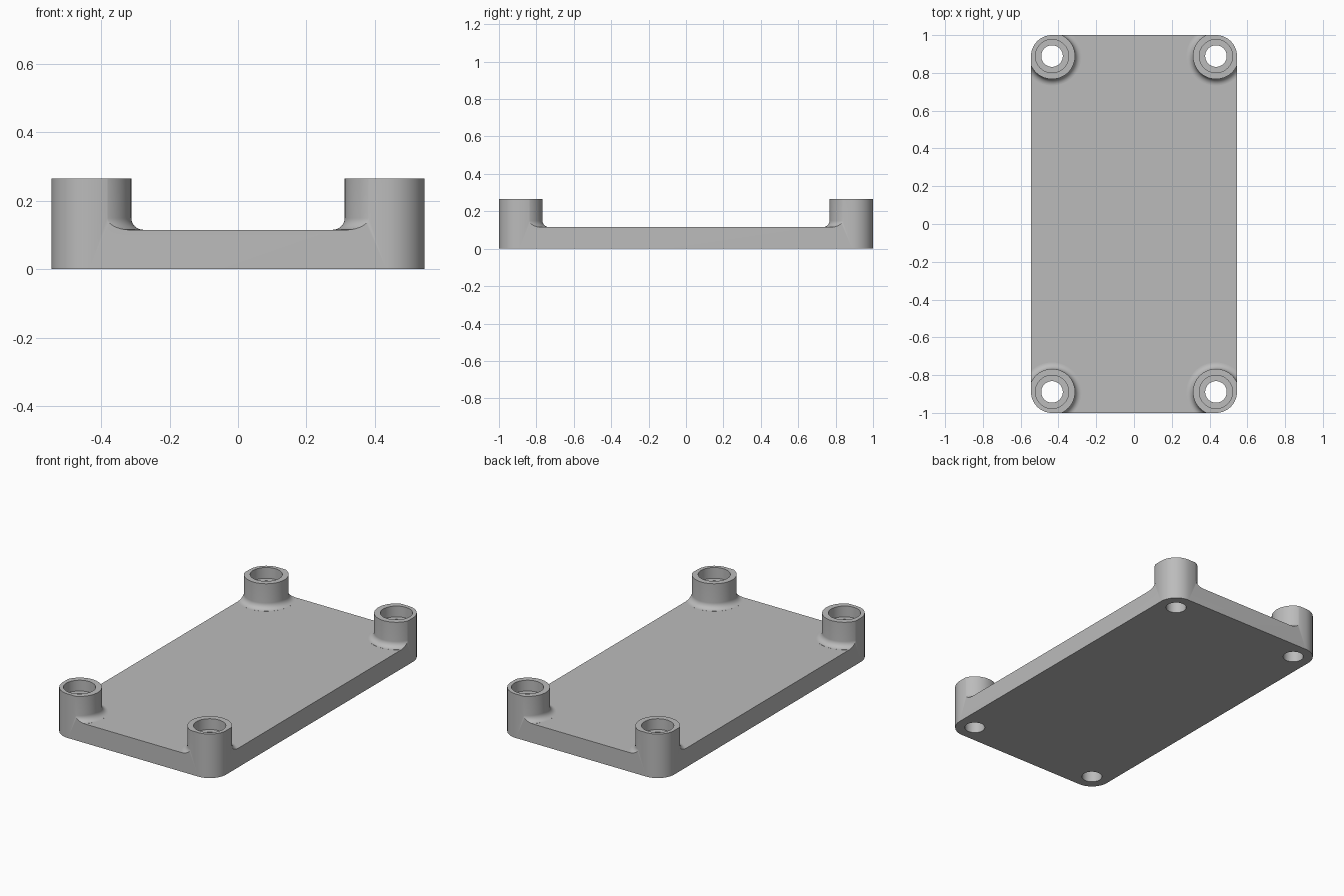
import bpy, bmesh
from math import sin, cos, pi

HALF_X, HALF_Y = 0.545, 1.0
PLATE_TOP, POST_TOP = 0.115, 0.265
INSET, POST_R, FILLET = 0.111, 0.122, 0.034
BORE_R, HOLE_R, LEDGE_Z = 0.088, 0.057, 0.2
SEG = 96
CORNERS = [(sx * (HALF_X - INSET), sy * (HALF_Y - INSET))
           for sx, sy in ((1, 1), (-1, 1), (-1, -1), (1, -1))]

if "Cube" in bpy.data.objects:
    bpy.data.objects.remove(bpy.data.objects["Cube"], do_unlink=True)

grey = bpy.data.materials.new("grey")
grey.use_nodes = True
colour = (0.5, 0.5, 0.5, 1)
grey.diffuse_color = colour
grey.node_tree.nodes["Principled BSDF"].inputs["Base Color"].default_value = colour


def finish(bm, name):
    bmesh.ops.recalc_face_normals(bm, faces=bm.faces)
    mesh = bpy.data.meshes.new(name)
    bm.to_mesh(mesh)
    bm.free()
    obj = bpy.data.objects.new(name, mesh)
    bpy.context.collection.objects.link(obj)
    return obj


def prism(name, outline, z0, z1):
    bm = bmesh.new()
    face = bm.faces.new([bm.verts.new((x, y, z0)) for x, y in outline])
    top = bmesh.ops.extrude_face_region(bm, geom=[face])["geom"]
    verts = [v for v in top if isinstance(v, bmesh.types.BMVert)]
    bmesh.ops.translate(bm, verts=verts, vec=(0, 0, z1 - z0))
    return finish(bm, name)


def turned(name, profile, centres):
    """Capped solids of revolution, one at each centre."""
    bm = bmesh.new()
    for cx, cy in centres:
        rings = [[bm.verts.new((cx + r * cos(2 * pi * i / SEG),
                                cy + r * sin(2 * pi * i / SEG), z))
                  for i in range(SEG)] for r, z in profile]
        for a, b in zip(rings, rings[1:]):
            for i in range(SEG):
                j = (i + 1) % SEG
                bm.faces.new((a[i], a[j], b[j], b[i]))
        bm.faces.new(rings[0])
        bm.faces.new(rings[-1])
    return finish(bm, name)


def boolean(obj, tool, operation):
    mod = obj.modifiers.new(operation.lower(), "BOOLEAN")
    mod.operation, mod.solver, mod.object = operation, "EXACT", tool
    tool.hide_render = True


# Oversized slab, trimmed later to the rounded outline
w, d = HALF_X + 0.2, HALF_Y + 0.2
body = prism("mounting_plate", [(w, d), (-w, d), (-w, -d), (w, -d)], -0.1, PLATE_TOP)

# Corner posts with a filleted foot
foot = [(POST_R + FILLET * (1 - cos(t)), PLATE_TOP + 0.0005 + FILLET * (1 - sin(t)))
        for t in (pi / 2 * (1 - i / 10) for i in range(11))]
posts = turned("post_shape", [(POST_R + FILLET, 0.05)] + foot + [(POST_R, 0.35)], CORNERS)

# Rounded outline, concentric with the posts
outline = [(cx + INSET * cos(a), cy + INSET * sin(a))
           for k, (cx, cy) in enumerate(CORNERS)
           for a in (pi / 2 * (k + i / 24) for i in range(25))]
trim = prism("outline_trim", outline, 0, POST_TOP)

# Stepped screw holes
bores = turned("bore_cutter", [(HOLE_R, -0.2), (HOLE_R, LEDGE_Z),
                               (BORE_R, LEDGE_Z), (BORE_R, 0.4)], CORNERS)

boolean(body, posts, "UNION")
boolean(body, trim, "INTERSECT")
boolean(body, bores, "DIFFERENCE")

# Bake the cuts and drop the helper shapes
graph = bpy.context.evaluated_depsgraph_get()
body.data = bpy.data.meshes.new_from_object(body.evaluated_get(graph))
body.modifiers.clear()
for helper in (posts, trim, bores):
    bpy.data.objects.remove(helper, do_unlink=True)
body.data.materials.clear()
body.data.materials.append(grey)

bpy.ops.object.select_all(action="DESELECT")
body.select_set(True)
bpy.context.view_layer.objects.active = body
bpy.ops.object.shade_smooth_by_angle(angle=pi / 6)
